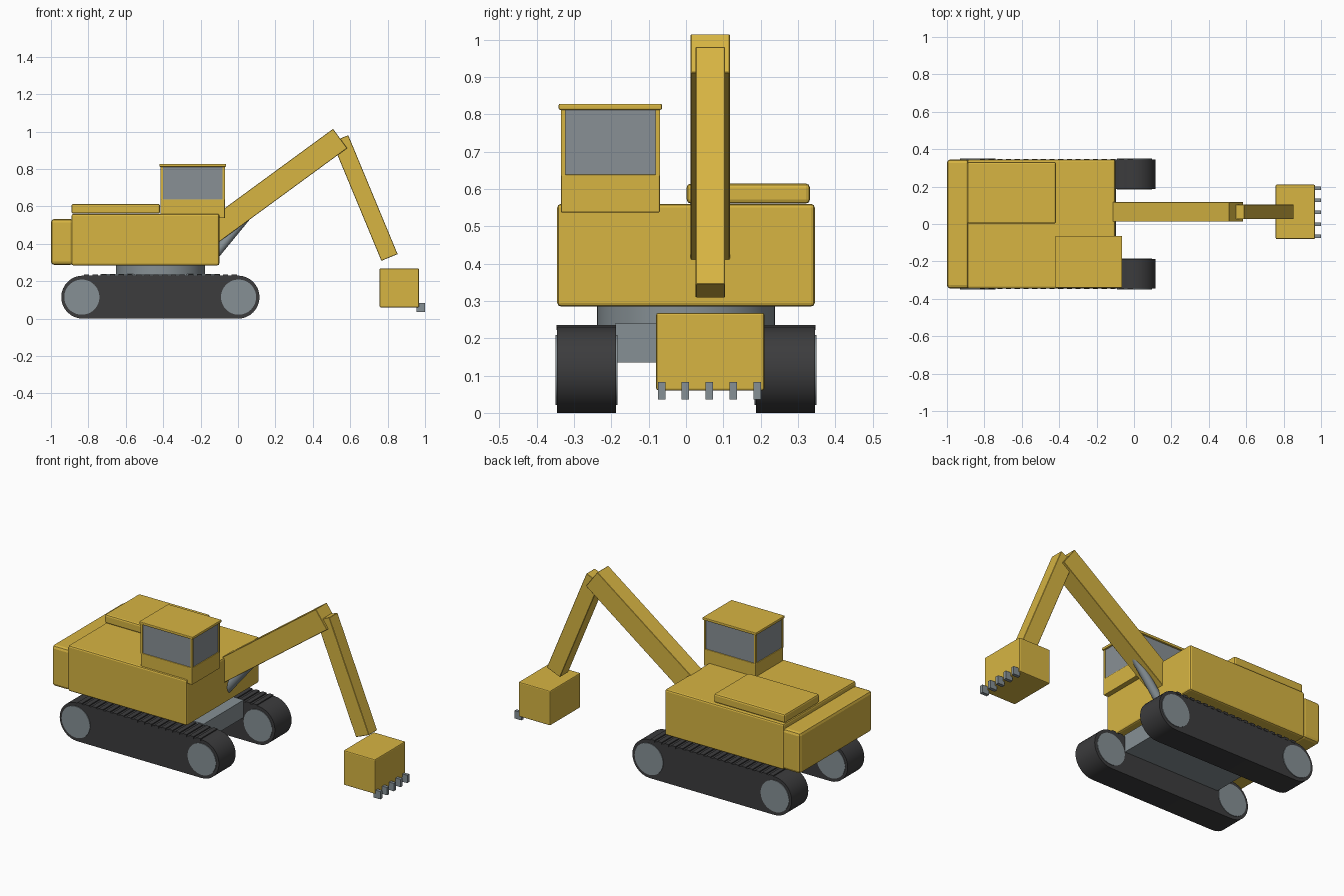
import bpy
import math
from mathutils import Vector

cube = bpy.data.objects.get("Cube")
if cube:
    bpy.data.objects.remove(cube, do_unlink=True)


def material(name, rgb):
    m = bpy.data.materials.new(name)
    m.use_nodes = True
    m.diffuse_color = (*rgb, 1)
    bsdf = next(n for n in m.node_tree.nodes if n.type == 'BSDF_PRINCIPLED')
    bsdf.inputs["Base Color"].default_value = (*rgb, 1)
    return m


yellow = material("machine yellow", (0.68, 0.46, 0.055))
rubber = material("track black", (0.045, 0.045, 0.047))
steel = material("steel grey", (0.24, 0.28, 0.30))
glass = material("window grey", (0.25, 0.28, 0.30))


def finish(ob, name, mat, bevel=0, segments=2):
    ob.name = ob.data.name = name
    ob.data.materials.append(mat)
    if bevel:
        mod = ob.modifiers.new("bevel", 'BEVEL')
        mod.width, mod.segments = bevel, segments
    return ob


def box(name, mat, xs, ys, zs, bevel=0):
    """Box given by its extent along each axis."""
    spans = (xs, ys, zs)
    bpy.ops.mesh.primitive_cube_add(size=1, location=[sum(s) / 2 for s in spans])
    ob = bpy.context.object
    ob.scale = [s[1] - s[0] for s in spans]
    bpy.ops.object.transform_apply(location=False, rotation=False, scale=True)
    return finish(ob, name, mat, bevel)


def beam(name, mat, start, end, y, width, depth):
    """Box running between two (x, z) points."""
    a, b = Vector((start[0], y, start[1])), Vector((end[0], y, end[1]))
    d = b - a
    bpy.ops.mesh.primitive_cube_add(size=1, location=(a + b) / 2)
    ob = bpy.context.object
    ob.scale = (d.length, width, depth)
    bpy.ops.object.transform_apply(location=False, rotation=False, scale=True)
    ob.rotation_euler.y = -math.atan2(d.z, d.x)
    return finish(ob, name, mat, 0.002, 1)


def rod(name, mat, a, b, radius, sides=48):
    """Cylinder between two points."""
    a, b = Vector(a), Vector(b)
    d = b - a
    bpy.ops.mesh.primitive_cylinder_add(vertices=sides, radius=radius, depth=d.length, location=(a + b) / 2)
    ob = bpy.context.object
    ob.rotation_euler = d.to_track_quat('Z', 'Y').to_euler()
    bpy.ops.object.shade_smooth_by_angle(angle=math.radians(35))
    return finish(ob, name, mat)


def track_loop(name, y0, y1, x0, x1, r, steps=16):
    """Rounded track: two half circles joined by straight runs."""
    ring = []
    for cx, start in ((x1, -math.pi / 2), (x0, math.pi / 2)):
        for i in range(steps + 1):
            t = start + math.pi * i / steps
            ring.append((cx + r * math.cos(t), r + r * math.sin(t)))
    n = len(ring)
    verts = [(x, y, z) for y in (y0, y1) for x, z in ring]
    faces = [(i, (i + 1) % n, n + (i + 1) % n, n + i) for i in range(n)]
    faces += [tuple(range(n))[::-1], tuple(range(n, 2 * n))]
    me = bpy.data.meshes.new(name)
    me.from_pydata(verts, [], [f[::-1] for f in faces])
    ob = bpy.data.objects.new(name, me)
    bpy.context.collection.objects.link(ob)
    bpy.ops.object.select_all(action='DESELECT')
    bpy.context.view_layer.objects.active = ob
    ob.select_set(True)
    bpy.ops.object.mode_set(mode='EDIT')
    bpy.ops.mesh.select_all(action='SELECT')
    bpy.ops.mesh.normals_make_consistent(inside=False)
    bpy.ops.object.mode_set(mode='OBJECT')
    bpy.ops.object.shade_smooth_by_angle(angle=math.radians(35))
    return finish(ob, name, rubber)


# Tracks, wheels and cleats
REAR, FRONT, R = -0.83, 0.0, 0.115
for side, s in (("left", 1), ("right", -1)):
    inner, outer = 0.187, 0.345
    track_loop(side + "_track", *sorted((s * inner, s * outer)), REAR, FRONT, R)
    for end, x in (("rear", REAR - 0.005), ("front", FRONT + 0.003)):
        rod(f"{side}_{end}_wheel", steel, (x, s * (inner - 0.003), R), (x, s * (outer + 0.004), R), 0.094)
    count = 18
    for i in range(count):
        x = REAR + 0.02 + (FRONT - REAR - 0.04) * i / (count - 1)
        box(f"{side}_cleat_{i + 1}", rubber, (x - 0.014, x + 0.014),
            sorted((s * inner, s * (outer + 0.002))), (0.222, 0.236))

# Undercarriage and slewing ring
box("undercarriage", steel, (-0.735, -0.095), (-0.19, 0.19), (0.135, 0.24))
rod("slewing_ring", steel, (-0.415, 0, 0.235), (-0.415, 0, 0.29), 0.238, 64)

# Upper body
box("body", yellow, (-0.89, -0.10), (-0.345, 0.345), (0.285, 0.56), 0.01)
box("counterweight", yellow, (-1.0, -0.88), (-0.345, 0.345), (0.287, 0.533), 0.018)
box("engine_hood", yellow, (-0.89, -0.417), (0.002, 0.332), (0.561, 0.614), 0.01)

# Cab with windows on every side
cx, cy = (-0.414, -0.07), (-0.335, -0.07)
box("cab_base", yellow, cx, cy, (0.537, 0.638), 0.003)
box("cab_windows", glass, (cx[0] + 0.005, cx[1] - 0.005), (cy[0] + 0.005, cy[1] - 0.005), (0.636, 0.814))
POST = 0.012
for i, x in enumerate((cx[0], cx[1] - POST)):
    for j, y in enumerate((cy[0], cy[1] - POST)):
        box(f"cab_post_{2 * i + j + 1}", yellow, (x, x + POST), (y, y + POST), (0.636, 0.814))
box("cab_roof", yellow, (-0.42, -0.064), (-0.341, -0.064), (0.812, 0.828), 0.004)

# Digging arm
ARM_Y = 0.065
elbow = (0.546, 0.963)
beam("boom", yellow, (-0.2, 0.417), elbow, ARM_Y, 0.105, 0.128)
beam("stick", yellow, elbow, (0.81, 0.327), ARM_Y, 0.079, 0.094)
rod("boom_cylinder", steel, (-0.15, ARM_Y, 0.31), (0.08, ARM_Y, 0.59), 0.025, 32)

# Bucket and teeth
box("bucket", yellow, (0.757, 0.968), (-0.08, 0.21), (0.06, 0.268), 0.006)
for i in range(5):
    y = 0.0625 + (i - 2) * 0.064
    box(f"bucket_tooth_{i + 1}", steel, (0.955, 1.0), (y - 0.01, y + 0.01), (0.036, 0.083))
